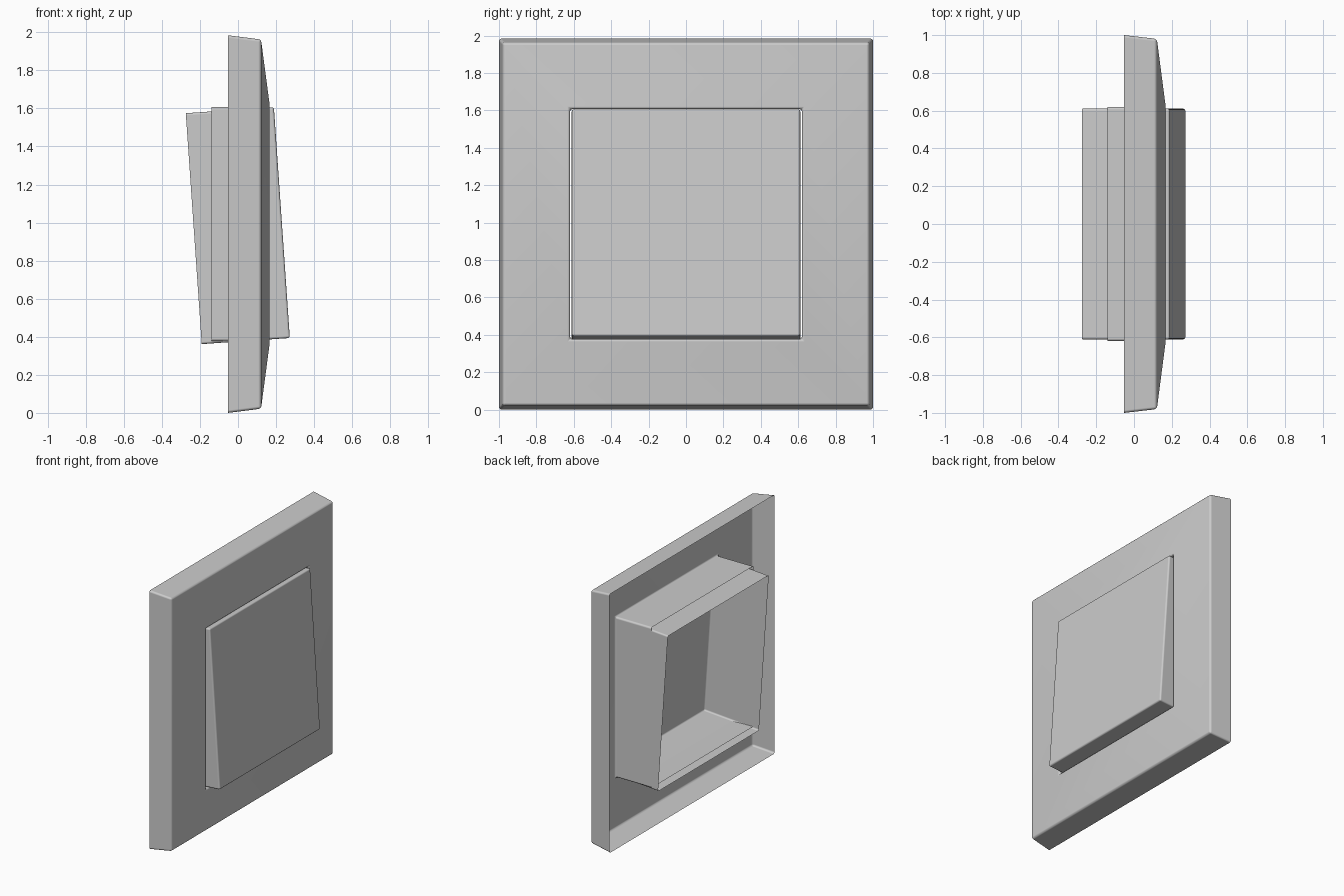
import bpy, bmesh, math

if "Cube" in bpy.data.objects:
    bpy.data.objects.remove(bpy.data.objects["Cube"])


def square_shell(name, rings, location, bevel, cap=False, tilt=0.0):
    """Loft square rings (x, half width y, half height z) into an open shell."""
    bm = bmesh.new()
    loops = []
    for x, hy, hz in rings:
        loops.append([bm.verts.new((x, sy * hy, sz * hz))
                      for sy, sz in ((-1, -1), (1, -1), (1, 1), (-1, 1))])
    for a, b in zip(loops, loops[1:]):
        for i in range(4):
            j = (i + 1) % 4
            bm.faces.new((a[i], a[j], b[j], b[i]))
    if cap:
        bm.faces.new(loops[-1])
    mesh = bpy.data.meshes.new(name)
    bm.to_mesh(mesh)
    bm.free()
    obj = bpy.data.objects.new(name, mesh)
    bpy.context.collection.objects.link(obj)
    obj.location = location
    obj.rotation_euler = (0, tilt, 0)
    mod = obj.modifiers.new("soft_edges", "BEVEL")
    mod.width = bevel
    mod.segments = 3
    mod.limit_method = 'ANGLE'
    mod.angle_limit = math.radians(40)
    mod.harden_normals = True
    bpy.ops.object.select_all(action='DESELECT')
    obj.select_set(True)
    bpy.context.view_layer.objects.active = obj
    bpy.ops.object.shade_smooth_by_angle(angle=math.radians(35))
    return obj


# Wall plate: outer rim, sloping front, then a sleeve running back through it
square_shell("wall_plate", [
    (-0.052, 1.0, 0.992),
    (0.121, 0.98, 0.970),
    (0.168, 0.62, 0.615),
    (-0.14, 0.62, 0.615),
], (0, 0, 0.992), 0.014)

# Rocker button: hollow box, open at the back, tilted in the sleeve
square_shell("rocker_button", [
    (-0.232, 0.611, 0.608),
    (0.232, 0.611, 0.608),
], (-0.001, 0, 0.984), 0.012, cap=True, tilt=math.radians(-3.95))
